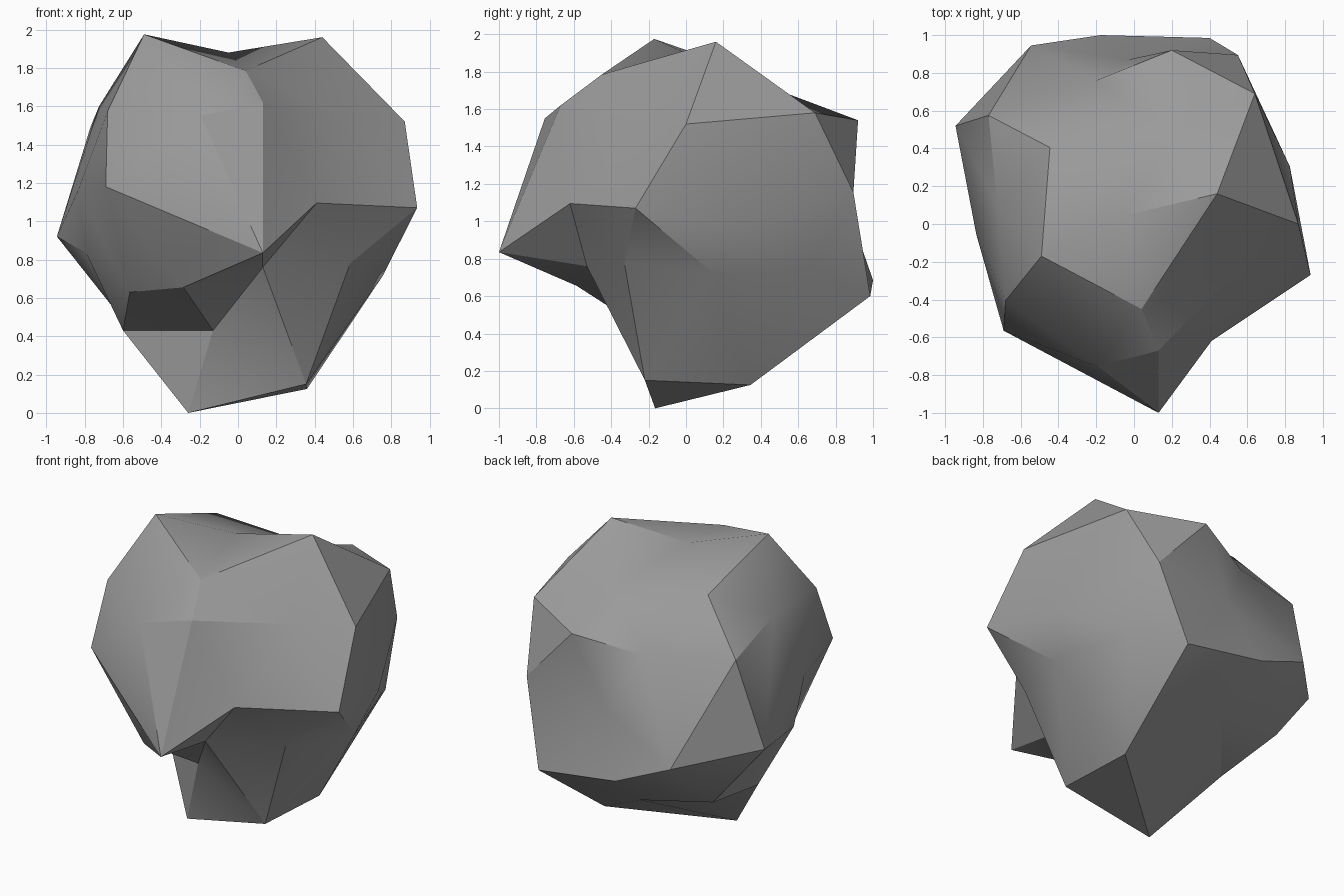
import bpy
from math import atan2, tau, radians
from mathutils import Vector

# Remove the default cube only
default_cube = bpy.data.objects.get("Cube")
if default_cube:
    bpy.data.objects.remove(default_cube, do_unlink=True)


def make_material(name, colour):
    """One flat material, the same in the viewport and in a render."""
    material = bpy.data.materials.new(name)
    material.use_nodes = True
    material.diffuse_color = colour
    shader = next(n for n in material.node_tree.nodes if n.type == "BSDF_PRINCIPLED")
    shader.inputs["Base Color"].default_value = colour
    shader.inputs["Roughness"].default_value = 0.9
    return material


def latitude_ring(sphere_points, height):
    """Indices of the unit sphere's corners at one height, counter-clockwise from +x."""
    ring = [i for i, p in enumerate(sphere_points) if abs(p.z - height) < 0.02]
    return sorted(ring, key=lambda i: (atan2(sphere_points[i].y, sphere_points[i].x) + 0.1) % tau)


def sculpt_ring(mesh, sphere_points, height, corners):
    """Pull the corners of one latitude ring out to their chipped positions."""
    for index, corner in zip(latitude_ring(sphere_points, height), corners):
        mesh.vertices[index].co = Vector(corner)


# Boulder: a coarse icosphere whose latitude rings are pulled out of shape
bpy.ops.mesh.primitive_ico_sphere_add(subdivisions=2, radius=1, location=(0, 0, 0))
boulder = bpy.context.object
boulder.name = "boulder"
boulder.data.name = "boulder"
mesh = boulder.data
sphere_points = [v.co.copy() for v in mesh.vertices]

# Crown: top dip, then the ring of peaks around it
sculpt_ring(mesh, sphere_points, 1.0, [(-.05, .045, 1.88)])
sculpt_ring(mesh, sphere_points, 0.8507, [
    (.44, .16, 1.96), (.185, .495, 1.7), (-.445, .405, 1.775),
    (-.49, -.17, 1.975), (.04, -.45, 1.785)])

# Shoulders: two interleaved rings
sculpt_ring(mesh, sphere_points, 0.5257, [
    (.64, .69, 1.58), (-.2, .76, 1.445), (-.725, .11, 1.6),
    (-.195, -.755, 1.55), (.57, -.22, 1.54)])
sculpt_ring(mesh, sphere_points, 0.4472, [
    (.87, 0, 1.52), (.2, .92, 1.54), (-.77, .575, 1.49),
    (-.68, -.405, 1.575), (.13, -.67, 1.62)])

# Waist: dented at the back, beaked at the front
sculpt_ring(mesh, sphere_points, 0.0, [
    (.825, .305, .965), (.55, .895, 1.155), (-.03, .87, 1.06),
    (-.545, .945, .84), (-.945, .52, .92), (-.835, -.055, 1.16),
    (-.69, -.565, 1.18), (.13, -1, .835), (.41, -.62, 1.095),
    (.935, -.27, 1.07)])

# Undercut: two interleaved rings
sculpt_ring(mesh, sphere_points, -0.4472, [
    (.6, .655, .75), (-.175, 1, .685), (-.79, -.01, .83),
    (-.285, -.585, .655), (.585, -.33, .78)])
sculpt_ring(mesh, sphere_points, -0.5257, [
    (.755, .155, .715), (.4, .985, .6), (-.62, .6, .51),
    (-.565, -.28, .63), (.13, -.53, .76)])

# Foot: lowest ring and the point it stands on
sculpt_ring(mesh, sphere_points, -0.8507, [
    (.36, .345, .125), (-.135, .675, .425), (-.6, .1, .43),
    (-.13, -.235, .43), (.355, -.22, .15)])
sculpt_ring(mesh, sphere_points, -1.0, [(-.26, -.165, 0)])
mesh.update()

# Stone colour; soft shading across shallow facets, crisp on hard breaks
mesh.materials.append(make_material("grey stone", (0.33, 0.325, 0.325, 1)))
bpy.ops.object.shade_smooth_by_angle(angle=radians(30))
